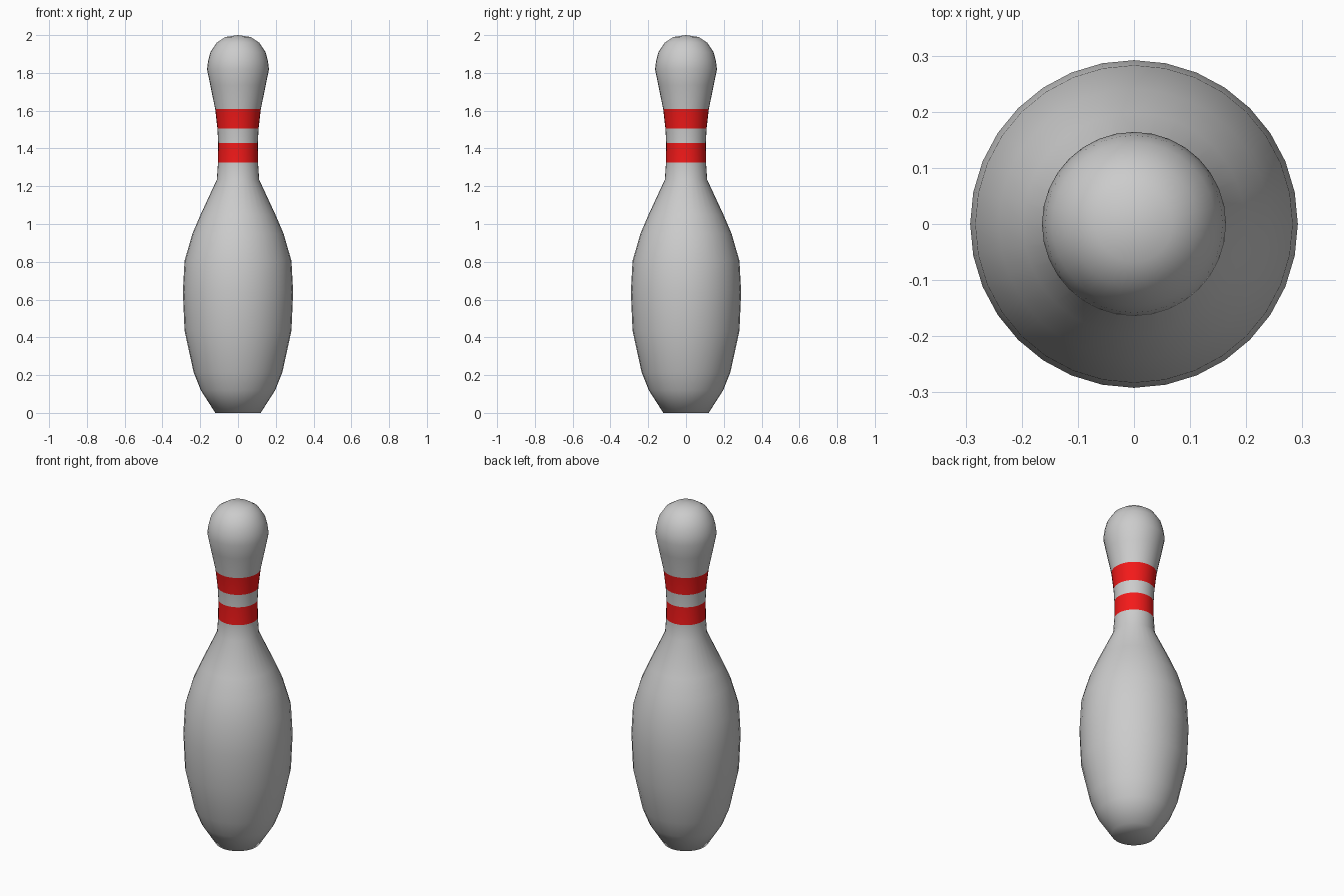
import bpy, bmesh
from math import cos, sin, pi

if "Cube" in bpy.data.objects:
    bpy.data.objects.remove(bpy.data.objects["Cube"])

SIDES = 32
# Half-profile (radius, height) from base to crown
PROFILE = [(0.12, 0), (0.197, 0.12), (0.235, 0.215), (0.283, 0.435), (0.292, 0.64),
           (0.283, 0.805), (0.241, 0.95), (0.198, 1.05), (0.112, 1.235),
           (0.106, 1.325), (0.105, 1.43), (0.109, 1.505), (0.121, 1.61),
           (0.147, 1.735), (0.164, 1.82), (0.158, 1.865), (0.146, 1.91),
           (0.113, 1.96), (0.068, 1.99)]
STRIPES = (1.325, 1.505)  # lower edges of the red bands


def material(name, color):
    m = bpy.data.materials.new(name)
    m.diffuse_color = color
    m.use_nodes = True
    m.node_tree.nodes["Principled BSDF"].inputs["Base Color"].default_value = m.diffuse_color
    return m


bm = bmesh.new()
rings = [[bm.verts.new((r * cos(2 * pi * i / SIDES), r * sin(2 * pi * i / SIDES), z))
          for i in range(SIDES)] for r, z in PROFILE]

# Lathed walls, with red bands on the neck
for k, (a, b) in enumerate(zip(rings, rings[1:])):
    for i in range(SIDES):
        j = (i + 1) % SIDES
        f = bm.faces.new((a[i], a[j], b[j], b[i]))
        f.material_index = int(PROFILE[k][1] in STRIPES)

# Crown and base closed with fans
top, bottom = bm.verts.new((0, 0, 2)), bm.verts.new((0, 0, 0))
for i in range(SIDES):
    j = (i + 1) % SIDES
    bm.faces.new((rings[-1][i], rings[-1][j], top))
    bm.faces.new((rings[0][j], rings[0][i], bottom))

for f in bm.faces:
    f.smooth = True
mesh = bpy.data.meshes.new("bowling_pin")
bm.to_mesh(mesh)
bm.free()
mesh.materials.append(material("body_grey", (0.8, 0.8, 0.8, 1)))
mesh.materials.append(material("stripe_red", (0.9, 0.01, 0.01, 1)))
pin = bpy.data.objects.new("bowling_pin", mesh)
bpy.context.collection.objects.link(pin)
